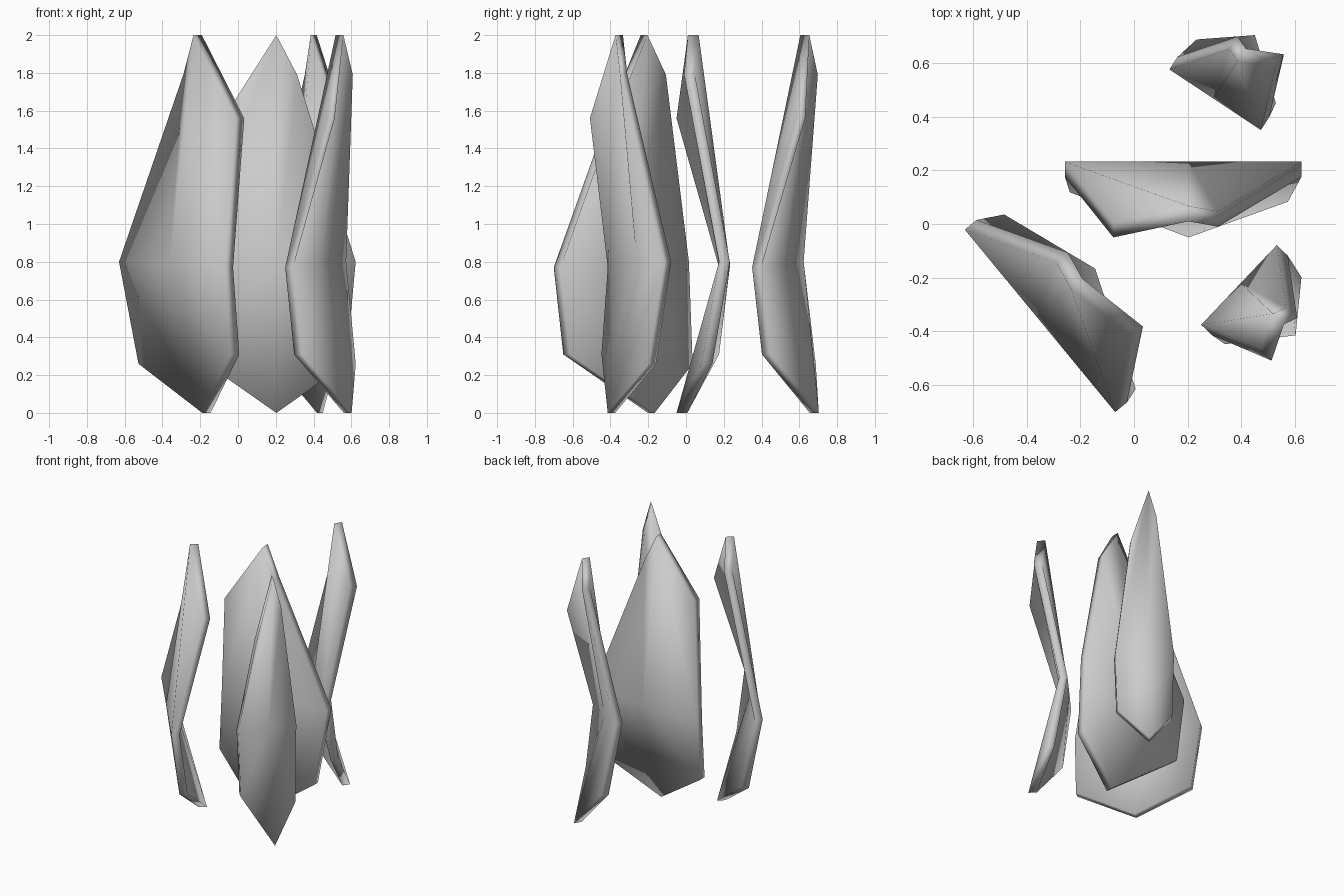
import bpy, bmesh, math

if "Cube" in bpy.data.objects:
    bpy.data.objects.remove(bpy.data.objects["Cube"])

# Leaf outline, back side: (along, forward, height)
TIP, R_SHOULDER, R_MID, R_LOW = (.46, .165, 2), (.57, .185, 1.79), (.88, 0, .80), (.83, .092, .26)
BASE, L_LOW, L_MID, L_SHOULDER = (.46, .225, 0), (.018, .057, .31), (0, 0, .77), (.18, .225, 1.56)
CENTRE = (.46, 0, .785)
POINTS = [TIP, R_SHOULDER, R_MID, R_LOW, BASE, L_LOW, L_MID, L_SHOULDER, CENTRE]
# Four bent quads around the centre, split along their folds
TRIS = [(0, 1, 8), (1, 2, 8), (8, 2, 4), (2, 3, 4),
        (8, 4, 5), (8, 5, 6), (8, 6, 0), (6, 7, 0)]
THICK = .057


def leaf(name, x, y, angle, width):
    """Thick folded leaf; (x, y) is the rear left corner of its fold."""
    bm = bmesh.new()
    back = [bm.verts.new((u * width, -v, z)) for u, v, z in POINTS]
    front = [bm.verts.new((u * width, -v - THICK, z)) for u, v, z in POINTS]
    for a, b, c in TRIS:
        bm.faces.new((back[a], back[b], back[c]))
        bm.faces.new((front[c], front[b], front[a]))
    for i in range(8):
        j = (i + 1) % 8
        bm.faces.new((back[i], front[i], front[j], back[j]))
    bmesh.ops.recalc_face_normals(bm, faces=bm.faces[:])
    for f in bm.faces:
        f.smooth = True
    mesh = bpy.data.meshes.new(name)
    bm.to_mesh(mesh)
    bm.free()
    ob = bpy.data.objects.new(name, mesh)
    ob.location = (x, y, 0)
    ob.rotation_euler.z = math.radians(angle)
    bpy.context.collection.objects.link(ob)


# Two wide leaves and two narrow ones
leaf("centre_leaf", -.257, .232, 0, 1)
leaf("left_leaf", -.07, -.70, 129.5, 1)
leaf("back_right_leaf", .472, .35, 146.5, .464)
leaf("front_right_leaf", .25, -.375, 46.5, .464)
